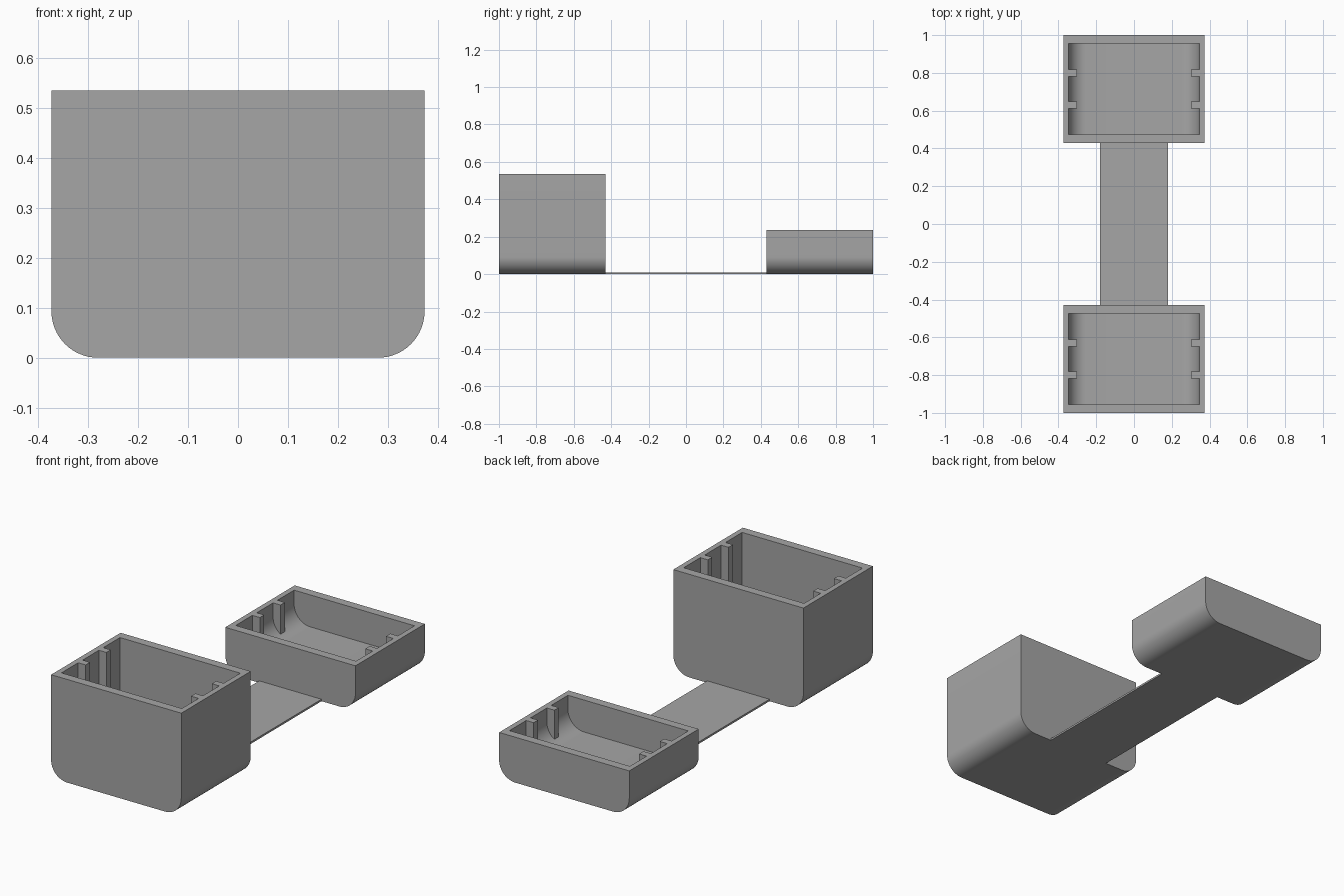
import bpy, bmesh, math

if "Cube" in bpy.data.objects:
    bpy.data.objects.remove(bpy.data.objects["Cube"])

grey = bpy.data.materials.new("plain grey")
grey.diffuse_color = (0.38, 0.38, 0.38, 1)
grey.use_nodes = True
grey.node_tree.nodes["Principled BSDF"].inputs["Base Color"].default_value = grey.diffuse_color


def finish(bm, name):
    bmesh.ops.recalc_face_normals(bm, faces=bm.faces)
    mesh = bpy.data.meshes.new(name)
    bm.to_mesh(mesh)
    bm.free()
    mesh.materials.append(grey)
    obj = bpy.data.objects.new(name, mesh)
    bpy.context.collection.objects.link(obj)
    return obj


def box(name, x0, x1, y0, y1, z0, z1):
    bm = bmesh.new()
    bmesh.ops.create_cube(bm, size=1)
    for v in bm.verts:
        v.co = (x1 if v.co.x > 0 else x0,
                y1 if v.co.y > 0 else y0,
                z1 if v.co.z > 0 else z0)
    return finish(bm, name)


def u_profile(half, bottom, top, radius, steps=16):
    """Open U outline with rounded lower corners, left rim to right rim."""
    right = [(half - radius + radius * math.sin(a), bottom + radius - radius * math.cos(a))
             for a in (math.pi / 2 * i / steps for i in range(steps + 1))]
    left = [(-x, z) for x, z in reversed(right)]
    return [(-half, top)] + left + right + [(half, top)]


def trough(bm, profile, y0, y1):
    """Sweep the U along y and close both ends; return the two end loops."""
    a, b = ([bm.verts.new((x, y, z)) for x, z in profile] for y in (y0, y1))
    for i in range(len(profile) - 1):
        bm.faces.new((a[i], a[i + 1], b[i + 1], b[i]))
    bm.faces.new(a)
    bm.faces.new(b)
    return a, b


HALF, INNER, FLOOR, RADIUS = 0.374, 0.346, 0.07, 0.093


def tray(name, y_mid, height):
    # Hollow shell with rounded lower edges
    bm = bmesh.new()
    oa, ob = trough(bm, u_profile(HALF, 0, height, RADIUS), y_mid - 0.285, y_mid + 0.285)
    ia, ib = trough(bm, u_profile(INNER, FLOOR, height, RADIUS), y_mid - 0.24, y_mid + 0.24)
    # Flat rim joining outside and inside
    outer = [oa[0], oa[-1], ob[-1], ob[0]]
    inner = [ia[0], ia[-1], ib[-1], ib[0]]
    for i in range(4):
        j = (i + 1) % 4
        bm.faces.new((outer[i], outer[j], inner[j], inner[i]))
    shell = finish(bm, name + "_shell")
    bpy.ops.object.select_all(action='DESELECT')
    shell.select_set(True)
    bpy.context.view_layer.objects.active = shell
    bpy.ops.object.shade_smooth_by_angle(angle=math.radians(30))
    # Pairs of upright guide ribs on the side walls
    for side in (-1, 1):
        for dy in (-0.085, 0.085):
            x0, x1 = sorted((side * INNER, side * 0.303))
            box(name + "_rib", x0, x1, y_mid + dy - 0.018, y_mid + dy + 0.018, FLOOR, height)


tray("deep_tray", -0.715, 0.536)
tray("shallow_tray", 0.715, 0.236)

# Thin flexible strip joining the two trays
box("hinge_strip", -0.179, 0.179, -0.43, 0.43, 0, 0.01)
